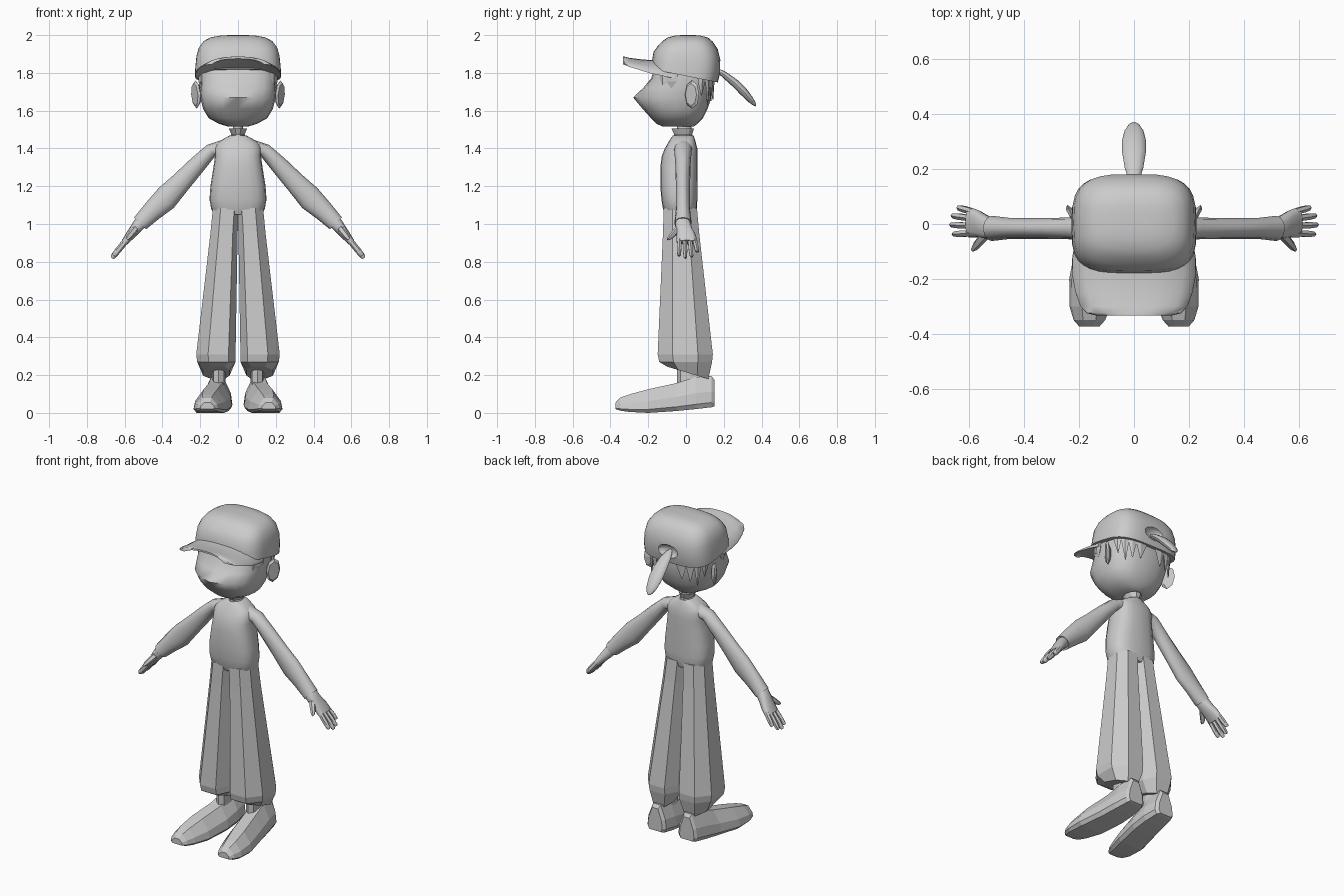
import bpy, bmesh, math
from mathutils import Vector as V

grey = bpy.data.materials.new("plain_grey")
grey.diffuse_color = (0.6, 0.6, 0.6, 1)


def spow(a, p):
    return math.copysign(abs(a) ** (2 / p), a)


def ring(c, u, v, n=16, p=2.0):
    """Superellipse loop around c with half-axes u and v."""
    c, u, v = V(c), V(u), V(v)
    return [c + u * spow(math.cos(t), p) + v * spow(math.sin(t), p)
            for t in (2 * math.pi * i / n for i in range(n))]


def flat_ring(z, y0, y1, rx, n=16, p=2.0):
    return ring((0, (y0 + y1) / 2, z), (rx, 0, 0), (0, (y1 - y0) / 2, 0), n, p)


def loft(name, parts, angle=50, mirror=False):
    """Skin one or more stacks of rings, capping their ends."""
    bm = bmesh.new()
    for rings in parts:
        rows = [[bm.verts.new(co) for co in r] for r in rings]
        n = len(rows[0])
        for a, b in zip(rows, rows[1:]):
            for i in range(n):
                j = (i + 1) % n
                bm.faces.new((a[i], a[j], b[j], b[i]))
        bm.faces.new(rows[0][::-1])
        bm.faces.new(rows[-1])
    bmesh.ops.recalc_face_normals(bm, faces=bm.faces)
    me = bpy.data.meshes.new(name)
    bm.to_mesh(me)
    bm.free()
    ob = bpy.data.objects.new(name, me)
    bpy.context.collection.objects.link(ob)
    me.materials.append(grey)
    if angle:
        bpy.ops.object.select_all(action='DESELECT')
        ob.select_set(True)
        bpy.context.view_layer.objects.active = ob
        bpy.ops.object.shade_smooth_by_angle(angle=math.radians(angle))
    if mirror:
        ob.modifiers.new("mirror", 'MIRROR').use_mirror_merge = False
    return ob


# Head with a pointed muzzle
head = [flat_ring(z, y0, y1, rx, 20, p) for z, y0, y1, rx, p in (
    (1.515, -.12, .04, .05, 2.2), (1.53, -.155, .06, .10, 2.3), (1.56, -.185, .09, .155, 2.5),
    (1.61, -.22, .115, .185, 2.6), (1.67, -.25, .135, .2, 2.6), (1.72, -.215, .14, .203, 2.8),
    (1.77, -.185, .14, .203, 3), (1.83, -.165, .14, .2, 3), (1.88, -.13, .12, .17, 3))]
for row, push in ((3, .01), (4, .03), (5, .012)):
    for i, k in ((14, .4), (15, 1), (16, .4)):
        head[row][i].y -= push * k
loft("head", [head], 60)

# Cap crown, tilted down toward the back
crown = []
for z, tilt, yc, rx, ry, p in ((1.785, -.2, -.008, .228, .176, 3.4), (1.83, -.18, 0, .226, .18, 3.4),
                               (1.89, -.12, .005, .22, .177, 3.3), (1.935, -.06, .01, .207, .158, 3.2),
                               (1.968, -.02, .01, .182, .132, 3.1), (1.988, 0, .01, .145, .105, 3),
                               (1.998, 0, .01, .09, .065, 2.8), (2.0, 0, .01, .04, .03, 2.5)):
    crown.append(ring((0, yc, z), (rx, 0, 0), (0, ry, ry * tilt), 32, p))
cap = loft("cap_crown", [crown], 60)

# Opening at the back of the cap
bpy.ops.mesh.primitive_uv_sphere_add(segments=20, ring_count=10, location=(0, .19, 1.825))
cutter = bpy.context.object
cutter.name = "cap_opening_cutter"
cutter.scale = (.07, .04, .042)
cut = cap.modifiers.new("opening", 'BOOLEAN')
cut.operation, cut.object, cut.solver = 'DIFFERENCE', cutter, 'EXACT'
cutter.hide_render = True
cutter.hide_viewport = True

# Curved brim
brim = []
for y, hw, z, thick in ((-.06, .215, 1.80, .07), (-.13, .226, 1.815, .055), (-.19, .225, 1.828, .036),
                        (-.25, .213, 1.847, .022), (-.30, .195, 1.862, .014), (-.325, .172, 1.872, .01),
                        (-.333, .14, 1.875, .007)):
    us = [i / 5 - 1 for i in range(11)]
    drop = [.03 * abs(u) ** 3 for u in us]
    low = [V((u * hw, y, z - d)) for u, d in zip(us, drop)]
    top = [V((u * hw * .99, y, z + .004 + thick * (1 - .8 * abs(u) ** 3) - d)) for u, d in zip(us, drop)]
    brim.append(low + top[::-1])
loft("cap_brim", [brim])

# Ponytail through the opening
tail = []
for t, w in ((0, .008), (.08, .022), (.25, .034), (.5, .043), (.7, .044), (.87, .034), (.96, .02), (1, .006)):
    c = (0, .15 + .22 * t, 1.825 - .2 * t + .02 * math.sin(math.pi * t))
    tail.append(ring(c, (w, 0, 0), (0, w * .33, w * .38), 12))
loft("ponytail", [tail])

# Pointed hair locks hanging under the cap
locks = []
for a, z in ((-32, 1.67), (-14, 1.72), (28, 1.68), (46, 1.63), (62, 1.65), (78, 1.66)):
    def at(deg, z, k=1.0):
        t = math.radians(deg)
        return V((.209 * k * spow(math.cos(t), 3), -.015 + .165 * k * spow(math.sin(t), 3), z))
    locks.append([[at(a - 11, 1.83), at(a, 1.83, 1.03), at(a + 11, 1.83), at(a, 1.83, .9)],
                  [at(a - 9, 1.755), at(a, 1.755, 1.02), at(a + 9, 1.755), at(a, 1.755, .9)],
                  [at(a + d, z, k) for d, k in ((-1, .97), (0, .98), (1, .97), (0, .95))]])
loft("hair_locks", locks, 0, True)

# Ears
ear = [ring((.2, .025, 1.685), (.008, .02, 0), (0, 0, .045), 8),
       ring((.222, .032, 1.685), (.022, .038, 0), (.004, 0, .075), 8),
       ring((.23, .026, 1.685), (.018, .03, 0), (.004, 0, .06), 8)]
loft("ears", [ear], 0, True)

# Neck and flared collar
loft("neck", [[flat_ring(z, -.05, .03, .027, 10) for z in (1.44, 1.56)]])
loft("collar", [[flat_ring(1.45, -.075, .045, .045, 10), flat_ring(1.475, -.065, .035, .035, 10),
                 flat_ring(1.505, -.08, .045, .048, 10), flat_ring(1.495, -.055, .03, .028, 10)]], 30)

# Torso
loft("shirt", [[flat_ring(z, y0, y1, rx, 20, 2.7) for z, y0, y1, rx in (
    (1.05, -.11, .05, .125), (1.08, -.122, .058, .142), (1.13, -.13, .06, .151), (1.2, -.136, .06, .146),
    (1.3, -.136, .062, .13), (1.36, -.128, .062, .122), (1.4, -.112, .06, .125), (1.43, -.095, .052, .11),
    (1.455, -.08, .045, .07), (1.468, -.07, .04, .045))]])

# Sleeves: upper edge, lower edge, half depth
sleeve = []
for xu, zu, xl, zl, r in ((.07, 1.45, .06, 1.36, .05), (.165, 1.418, .12, 1.36, .046), (.25, 1.345, .19, 1.272, .04),
                          (.34, 1.26, .265, 1.18, .038), (.42, 1.19, .34, 1.085, .038), (.485, 1.115, .415, 1.03, .038),
                          (.55, 1.035, .487, .972, .046), (.54, 1.032, .492, .982, .036)):
    sleeve.append(ring(((xu + xl) / 2, -.016, (zu + zl) / 2), ((xu - xl) / 2, 0, (zu - zl) / 2), (0, r, 0), 12))
loft("sleeves", [sleeve], 50, True)

# Hands with four fingers and a thumb
along, across = V((.63, 0, -.777)), V((.777, 0, .63))


def hand_ring(s, y, t, w, n, p):
    return ring(V((.512, y, 1.012)) + along * s, across * t, (0, w, 0), n, p)


hand = [[hand_ring(*q, 12, 2.6) for q in ((-.03, -.016, .026, .028), (.01, -.016, .034, .04), (.05, -.01, .03, .044),
                                          (.09, .001, .025, .05), (.14, .006, .018, .056))]]
for y0, y1, s1 in ((.045, .06, .205), (.02, .03, .238), (-.007, -.003, .247), (-.034, -.037, .232)):
    hand.append([hand_ring(.12 + (s1 - .12) * k, y0 + (y1 - y0) * k, .016 * r, .0125 * r, 6, 2)
                 for k, r in ((0, 1), (.6, 1.05), (.92, .85), (1, .5))])
hand.append([hand_ring(.02 + .1 * k, -.02 - .072 * k, .018 * r, .02 * r, 6, 2)
             for k, r in ((0, 1.1), (.5, 1), (.85, .8), (1, .45))])
loft("hands", hand, 50, True)

# Wide faceted trouser legs
leg = []
for z, x0, x1, y0, y1 in ((1.085, -.005, .133, -.118, .058), (.95, .002, .146, -.122, .07),
                          (.31, .013, .221, -.15, .142), (.27, .013, .216, -.142, .138), (.215, .045, .185, -.1, .118)):
    cx, cy = .3 * (x1 - x0), .27 * (y1 - y0)
    leg.append([V((x, y, z + (.03 * (-y / .1) if z < .22 else 0))) for x, y in (
        (x0, y0 + cy), (x0 + cx * .6, y0), (x1 - cx, y0), (x1, y0 + cy),
        (x1, y1 - cy), (x1 - cx, y1), (x0 + cx * .6, y1), (x0, y1 - cy))])
loft("trouser_legs", [leg], 0, True)

# Ankles
loft("ankles", [[ring((.102, .025, z), (.036, 0, 0), (0, .072, 0), 8, 2.5) for z in (.12, .26)]], 0, True)

# Faceted shoes, heel to toe, turned slightly outward
shoe = []
for y, x0, x1, z0, z1 in ((.15, .06, .16, .035, .175), (.135, .042, .172, .03, .195), (.05, .03, .19, .02, .19),
                          (-.05, .032, .207, .01, .158), (-.2, .055, .236, 0, .125), (-.3, .085, .235, .005, .098),
                          (-.35, .105, .22, .012, .08), (-.373, .125, .2, .02, .055)):
    w, h = x1 - x0, z1 - z0
    shoe.append([V((x0 + a * w, y, z0 + b * h)) for a, b in (
        (0, .15), (.1, 0), (.9, 0), (1, .15), (.95, .5), (.7, 1), (.3, 1), (.05, .5))])
loft("shoes", [shoe], 0, True)
